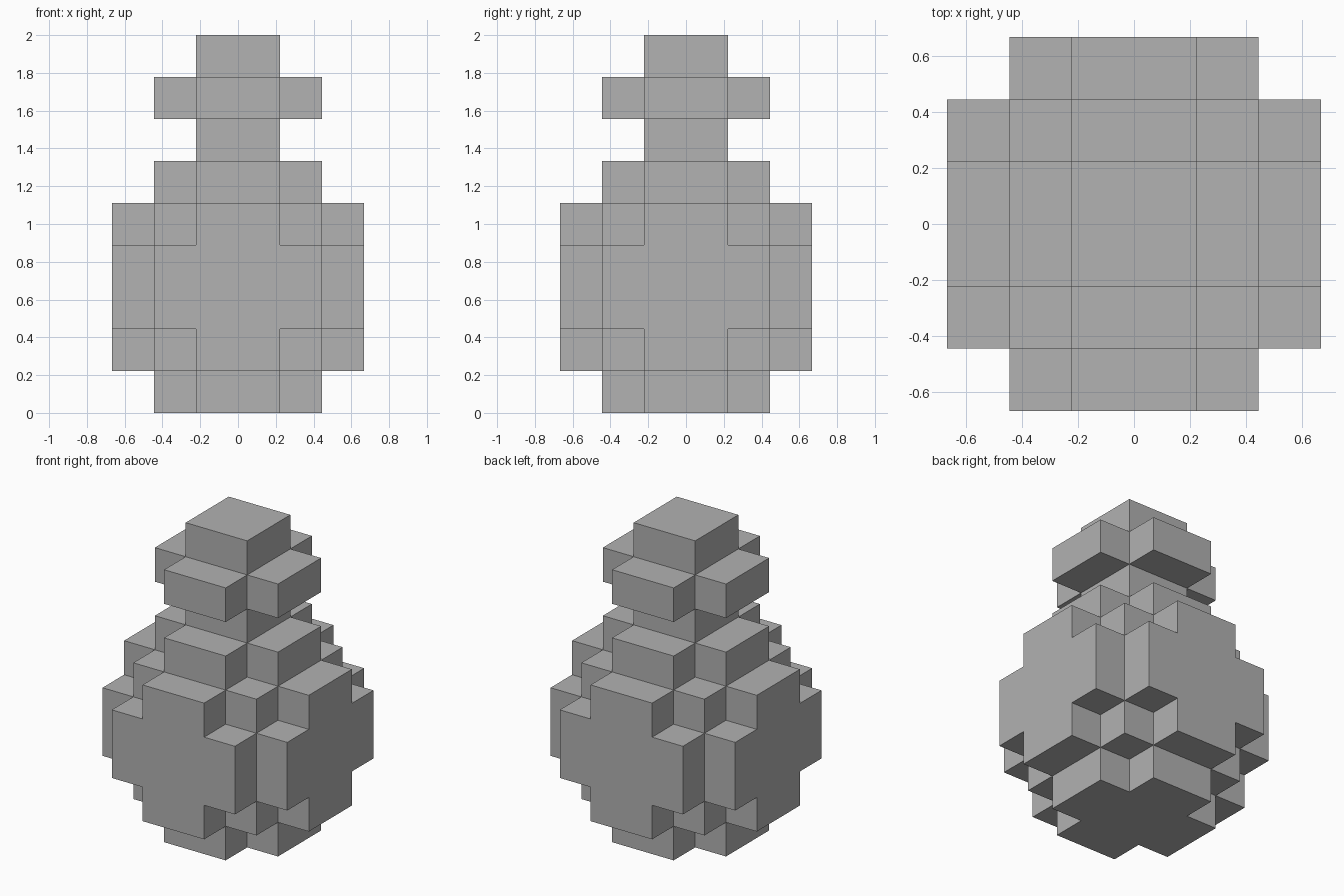
import bpy
import bmesh
import math
from mathutils import Vector

cube = bpy.data.objects.get("Cube")
if cube:
    bpy.data.objects.remove(cube, do_unlink=True)

UNIT = 2 / 9  # block size: nine layers make the full height

# Footprints as overlapping half-extents; each is also used turned a quarter
POST = [(1, 1)]
SMALL_CROSS = [(2, 1)]
STEPPED = [(3, 1), (2, 2)]
WIDE = [(3, 2)]

# Layers from the ground up: base, belly, shoulder, neck, collar, cap
LAYERS = [SMALL_CROSS, STEPPED, WIDE, WIDE, STEPPED,
          SMALL_CROSS, POST, SMALL_CROSS, POST]


def filled_cells():
    cells = set()
    for z, footprint in enumerate(LAYERS):
        for a, b in footprint:
            for w, d in ((a, b), (b, a)):
                cells |= {(x, y, z) for x in range(-w, w) for y in range(-d, d)}
    return cells


def grey_material():
    mat = bpy.data.materials.new("plain grey")
    colour = (0.445, 0.445, 0.445, 1)
    mat.use_nodes = True
    mat.diffuse_color = colour
    mat.node_tree.nodes["Principled BSDF"].inputs["Base Color"].default_value = colour
    return mat


def build_blocks(name, cells):
    """Outer skin of the stacked blocks, with flat areas merged."""
    bm = bmesh.new()
    for cell in cells:
        centre = Vector(cell) + Vector((0.5, 0.5, 0.5))
        for axis in range(3):
            for sign in (-1, 1):
                n = Vector((0, 0, 0))
                n[axis] = sign
                if tuple(int(c + s) for c, s in zip(cell, n)) in cells:
                    continue
                u = Vector((0, 0, 0))
                u[(axis + 1) % 3] = 0.5
                v = n.cross(u)
                corners = [-u - v, u - v, u + v, v - u]
                bm.faces.new([bm.verts.new((centre + n / 2 + c) * UNIT) for c in corners])
    bmesh.ops.remove_doubles(bm, verts=bm.verts, dist=0.001)
    bmesh.ops.dissolve_limit(bm, angle_limit=math.radians(1), verts=bm.verts, edges=bm.edges)
    mesh = bpy.data.meshes.new(name)
    bm.to_mesh(mesh)
    bm.free()
    obj = bpy.data.objects.new(name, mesh)
    bpy.context.collection.objects.link(obj)
    return obj


# Egg-shaped stack of blocks
egg = build_blocks("block_egg", filled_cells())
egg.data.materials.append(grey_material())
